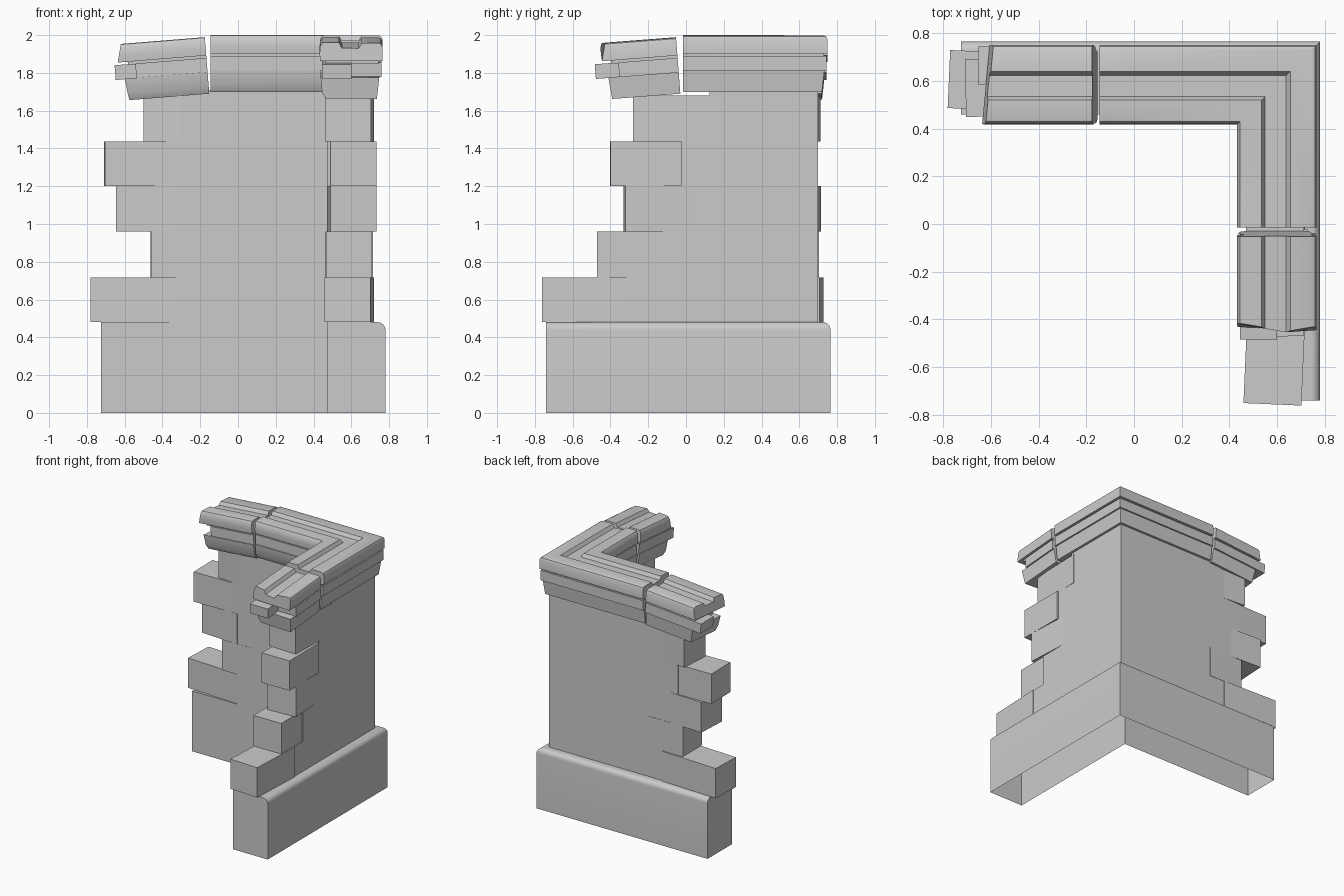
import bpy, bmesh, math

if "Cube" in bpy.data.objects:
    bpy.data.objects.remove(bpy.data.objects["Cube"])

SHIFT = 0.015   # the back leg sits slightly nearer the centre than the right leg


def place(leg, s, d, z):
    """s runs along the leg, d is the distance outwards across the wall."""
    return (s, d - SHIFT, z) if leg == "back" else (d, s, z)


def finish(name, bm, smooth=True):
    bmesh.ops.recalc_face_normals(bm, faces=bm.faces)
    me = bpy.data.meshes.new(name)
    bm.to_mesh(me)
    bm.free()
    ob = bpy.data.objects.new(name, me)
    bpy.context.collection.objects.link(ob)
    if smooth:
        bpy.ops.object.select_all(action='DESELECT')
        bpy.context.view_layer.objects.active = ob
        ob.select_set(True)
        bpy.ops.object.shade_smooth_by_angle(angle=math.radians(30))
    return ob


def skin(name, rings, closed=True):
    """Join profile rings and cap both ends."""
    bm = bmesh.new()
    vs = [[bm.verts.new(p) for p in r] for r in rings]
    n = len(vs[0])
    for a, b in zip(vs, vs[1:]):
        for i in range(n if closed else n - 1):
            j = (i + 1) % n
            bm.faces.new((a[i], a[j], b[j], b[i]))
    bm.faces.new(vs[0])
    bm.faces.new(vs[-1])
    return finish(name, bm)


def corner_sweep(name, prof, back_end, right_end, closed=True):
    return skin(name, [[place("back", back_end, d, z) for d, z in prof],
                       [(d, d - SHIFT, z) for d, z in prof],
                       [place("right", right_end, d, z) for d, z in prof]], closed)


def tilted_prism(name, leg, prof, s0, end, angle):
    """Straight moulding that sags towards its broken end."""
    c, sn = math.cos(angle), math.sin(angle)

    def pt(s, d, z):
        ds, dz = s - s0, z - 1.70
        return place(leg, s0 + c * ds - sn * dz, d, 1.69 + sn * ds + c * dz)
    return skin(name, [[pt(s0, d, z) for d, z in prof],
                       [pt(end(d, z), d, z) for d, z in prof]])


# Plinth with rounded outer top edge, open underneath
arc = [(0.74 + 0.04 * math.sin(a), 0.44 + 0.04 * math.cos(a))
       for a in [math.pi / 2 * i / 6 for i in range(7)]]
corner_sweep("plinth", [(0.475, 0), (0.475, 0.48)] + arc + [(0.78, 0)],
             -0.725, -0.74, closed=False)

# Brick courses: inner end, outer end, centre across, turn in degrees
zs = [0.48, 0.717, 0.96, 1.2, 1.437, 1.68]
bricks = {
    "back": [(-0.29, -0.78, 0.612, -2.5), (-0.15, -0.465, 0.595, 0.5),
             (-0.315, -0.645, 0.60, -3), (-0.38, -0.71, 0.588, 1),
             (-0.29, -0.495, 0.60, -4)],
    "right": [(-0.305, -0.76, 0.59, -2.5), (-0.165, -0.475, 0.587, 0.5),
              (0.06, -0.33, 0.602, 3), (-0.02, -0.405, 0.61, 0.5),
              (0.165, -0.28, 0.59, -2)],
}
for leg, rows in bricks.items():
    for i, (a, b, d, turn) in enumerate(rows):
        bm = bmesh.new()
        bmesh.ops.create_cube(bm, size=1)
        size = place(leg, abs(a - b) - 0.008, 0.243 + SHIFT * (leg == "back"), zs[i + 1] - zs[i])
        bmesh.ops.scale(bm, vec=size, verts=bm.verts)
        ob = finish(f"{leg}_brick_{i + 1}", bm, smooth=False)
        ob.location = place(leg, (a + b) / 2, d, (zs[i] + zs[i + 1]) / 2)
        ob.rotation_euler.z = math.radians(turn)

# Wall: two legs with a stepped end behind the loose bricks
bm = bmesh.new()
for leg, rows in bricks.items():
    steps = []
    for i, row in enumerate(rows):
        s = row[0] - 0.04
        steps += [(s, zs[i]), (s, zs[i + 1] if i < 4 else 1.71)]
    sides = []
    for d in (0.475, 0.715):
        corner = d if leg == "back" else d - SHIFT
        line = [(corner, zs[0])] + steps + [(corner, 1.71)]
        vs = [bm.verts.new(place(leg, s, d, z)) for s, z in line]
        bm.faces.new(vs)
        sides.append(vs)
    inner, outer = sides
    for i in range(1, len(inner) - 2):
        bm.faces.new((inner[i], inner[i + 1], outer[i + 1], outer[i]))
bmesh.ops.remove_doubles(bm, verts=bm.verts, dist=0.0005)
finish("wall", bm, smooth=False)

# Coping cross-sections, bottom to top
low = [(0.465, 1.70), (0.445, 1.735), (0.437, 1.815), (0.748, 1.815), (0.735, 1.70)]
mid = [(0.445, 1.812), (0.445, 1.89), (0.76, 1.89), (0.76, 1.812)]
neck = [(0.46, 1.885), (0.46, 1.91), (0.745, 1.91), (0.745, 1.885)]
top = [(0.435, 1.903), (0.432, 1.94), (0.435, 1.98), (0.445, 1.997), (0.455, 2.0),
       (0.535, 2.0), (0.55, 1.972), (0.638, 1.972), (0.655, 1.998), (0.745, 1.998),
       (0.758, 1.992), (0.765, 1.975), (0.765, 1.903)]

# Intact corner coping
for name, prof in (("low", low), ("mid", mid), ("neck", neck), ("top", top)):
    corner_sweep(f"corner_coping_{name}", prof, -0.145, -0.015)

# Broken, sagging coping ends
split = 0.6


def half(d0, d1):
    return [(d0, 1.812), (d0, 1.89), (d1, 1.89), (d1, 1.812)]


ends = {
    "back": (-0.152, 4.6, lambda d: -0.60 + 0.1 * max(0, d - 0.45), -0.53, -0.64),
    "right": (-0.03, 4.4, lambda d: -0.43 + 0.17 * abs(d - 0.64), -0.47, -0.345),
}
for leg, (s0, deg, edge, in_end, out_end) in ends.items():
    ang = math.radians(deg)
    tilted_prism(f"{leg}_coping_low", leg, low, s0,
                 lambda d, z: edge(d) + 0.01 + 0.12 * (1.80 - z), ang)
    tilted_prism(f"{leg}_coping_mid_inner", leg, half(0.445, split), s0,
                 lambda d, z: in_end, ang)
    tilted_prism(f"{leg}_coping_mid_outer", leg, half(split, 0.76), s0,
                 lambda d, z: out_end, ang)
    tilted_prism(f"{leg}_coping_neck", leg, neck, s0,
                 lambda d, z: edge(d) + 0.03, ang)
    tilted_prism(f"{leg}_coping_top", leg, top, s0,
                 lambda d, z: edge(d) - 0.25 * (1.99 - z), ang)
